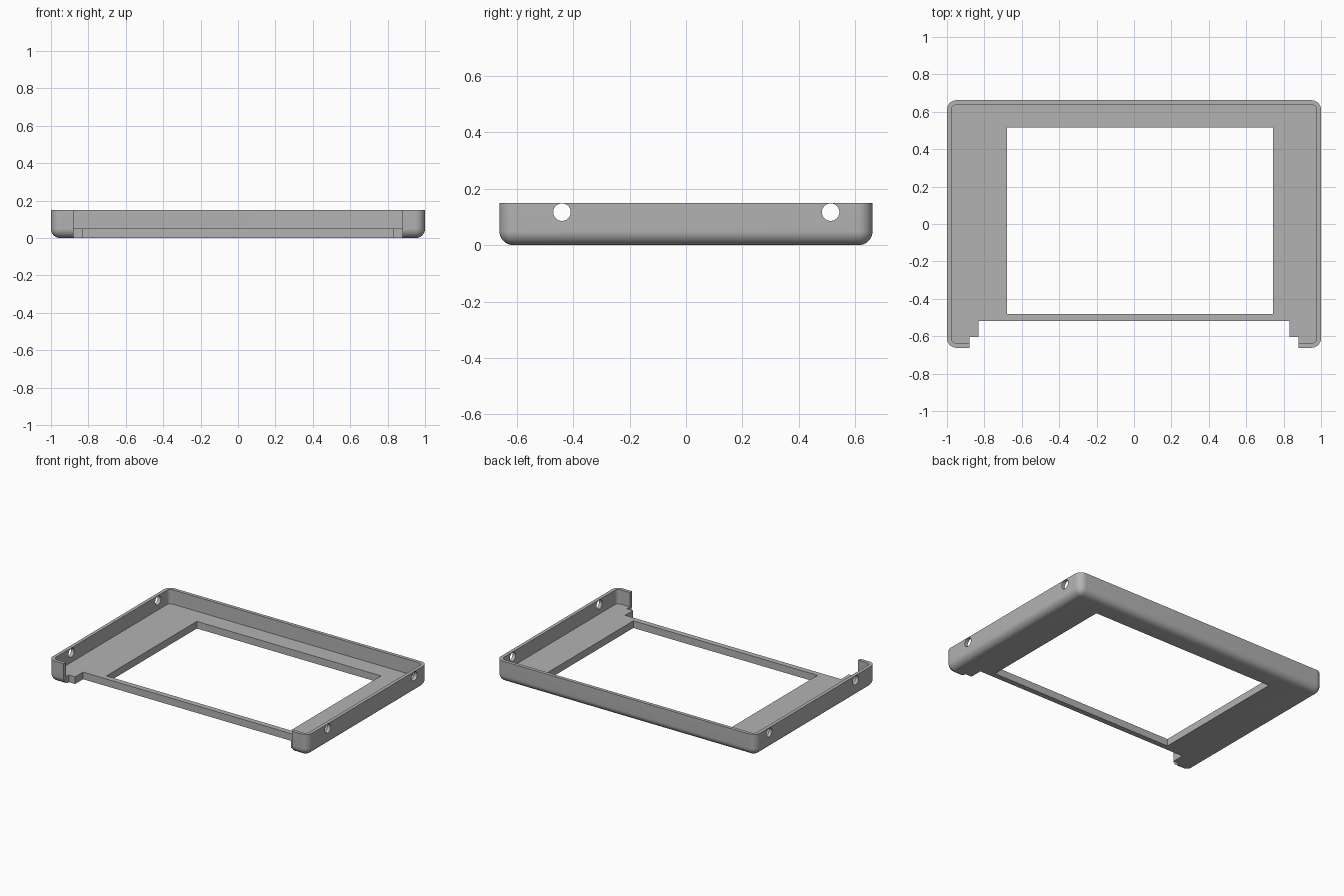
import bpy, bmesh
from math import sin, cos, pi, radians
from mathutils import Matrix

cube = bpy.data.objects.get("Cube")
if cube:
    bpy.data.objects.remove(cube, do_unlink=True)

HX, HY, HEIGHT = 1.0, 0.662, 0.15
FLOOR, WALL, CORNER, FILLET = 0.05, 0.024, 0.052, 0.05

grey = bpy.data.materials.new("plain grey")
grey.use_nodes = True
colour = (0.45, 0.45, 0.45, 1)
grey.diffuse_color = colour
grey.node_tree.nodes["Principled BSDF"].inputs["Base Color"].default_value = colour


def finish(name, bm):
    bmesh.ops.recalc_face_normals(bm, faces=bm.faces)
    mesh = bpy.data.meshes.new(name)
    bm.to_mesh(mesh)
    bm.free()
    mesh.materials.append(grey)
    obj = bpy.data.objects.new(name, mesh)
    bpy.context.collection.objects.link(obj)
    return obj


def rounded_stack(name, levels, steps=10):
    """Solid from rounded rectangles; levels are (inset, z) pairs."""
    bm = bmesh.new()
    rings = []
    for inset, z in levels:
        r = CORNER - inset
        ring = []
        for q, (sx, sy) in enumerate([(1, 1), (-1, 1), (-1, -1), (1, -1)]):
            for i in range(steps + 1):
                a = (q + i / steps) * pi / 2
                ring.append(bm.verts.new((sx * (HX - CORNER) + r * cos(a),
                                          sy * (HY - CORNER) + r * sin(a), z)))
        rings.append(ring)
    for low, high in zip(rings, rings[1:]):
        for i in range(len(low)):
            j = (i + 1) % len(low)
            bm.faces.new((low[i], low[j], high[j], high[i]))
    bm.faces.new(rings[0][::-1])
    bm.faces.new(rings[-1])
    return finish(name, bm)


def box(name, x0, x1, y0, y1, z0=-0.1, z1=0.3):
    bm = bmesh.new()
    bmesh.ops.create_cube(bm, size=1)
    bmesh.ops.scale(bm, vec=(x1 - x0, y1 - y0, z1 - z0), verts=bm.verts)
    bmesh.ops.translate(bm, vec=((x0 + x1) / 2, (y0 + y1) / 2, (z0 + z1) / 2), verts=bm.verts)
    return finish(name, bm)


def side_hole(name, y):
    bm = bmesh.new()
    place = Matrix.Translation((0, y, 0.117)) @ Matrix.Rotation(pi / 2, 4, 'Y')
    bmesh.ops.create_cone(bm, cap_ends=True, segments=40, radius1=0.031,
                          radius2=0.031, depth=2.4, matrix=place)
    return finish(name, bm)


# Tray body with a rounded lower edge
arc = [i / 10 * pi / 2 for i in range(11)]
frame = rounded_stack("bezel_frame", [(FILLET * (1 - sin(a)), FILLET * (1 - cos(a))) for a in arc]
                      + [(0, HEIGHT)])

cutters = [
    rounded_stack("cavity_cutter", [(WALL, FLOOR), (WALL, 0.3)]),
    box("window_cutter", -0.678, 0.742, -0.48, 0.515),
    box("front_gap_cutter", -0.88, 0.88, -0.8, -0.605),
    box("front_notch_cutter", -0.832, 0.832, -0.8, -0.518),
    side_hole("front_hole_cutter", -0.44),
    side_hole("back_hole_cutter", 0.513),
]

# Carve the openings
bpy.context.view_layer.objects.active = frame
for cutter in cutters:
    cutter.hide_render = True
    mod = frame.modifiers.new(cutter.name, 'BOOLEAN')
    mod.operation = 'DIFFERENCE'
    mod.solver = 'EXACT'
    mod.object = cutter
    bpy.ops.object.modifier_apply(modifier=mod.name)
    bpy.data.objects.remove(cutter, do_unlink=True)

# Smooth the rounded edges, keep the rest crisp
bpy.ops.object.select_all(action='DESELECT')
frame.select_set(True)
bpy.ops.object.shade_smooth_by_angle(angle=radians(30))
